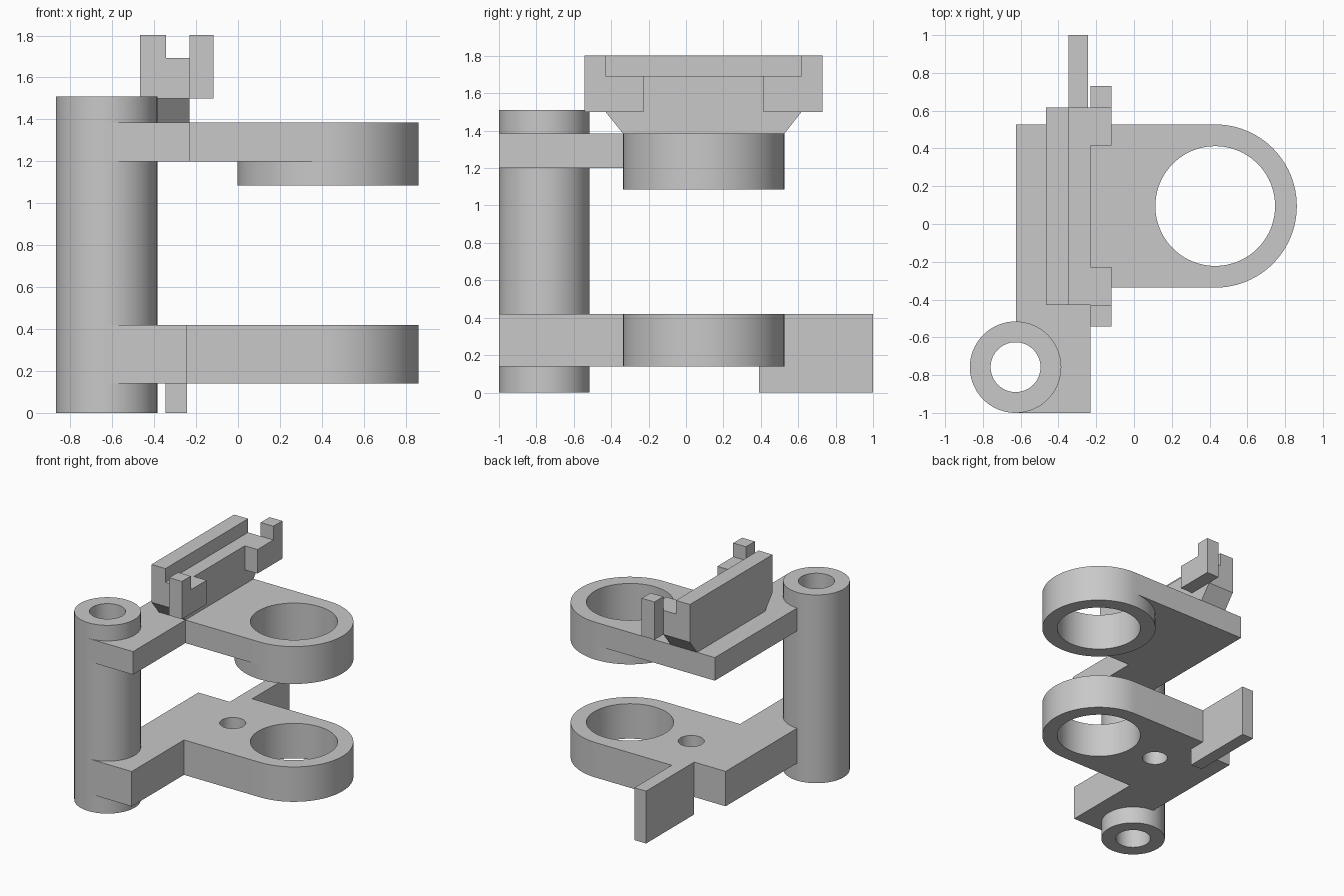
import bpy
import bmesh
from math import cos, sin, pi, radians

if "Cube" in bpy.data.objects:
    bpy.data.objects.remove(bpy.data.objects["Cube"], do_unlink=True)

grey = bpy.data.materials.new("light grey")
grey.use_nodes = True
grey.diffuse_color = (0.58, 0.58, 0.58, 1)
grey.node_tree.nodes["Principled BSDF"].inputs["Base Color"].default_value = grey.diffuse_color

# Shared centres and radii
POST = (-0.627, -0.758)
POST_R, BORE_R = 0.242, 0.132
RING = (0.43, 0.095)
RING_R, RING_HOLE_R = 0.432, 0.317
PLATE_HOLE = (-0.12, 0.105)
FRONT, BACK = RING[1] - RING_R, RING[1] + RING_R
LEFT_EDGE = -0.625


def arc(centre, radius, start, end, steps):
    angles = [start + (end - start) * i / steps for i in range(steps + 1)]
    return [(centre[0] + radius * cos(a), centre[1] + radius * sin(a)) for a in angles]


def circle(centre, radius, steps=96):
    return arc(centre, radius, 0, 2 * pi, steps)[:-1]


def extrude(name, outline, low, high, along="z"):
    """Solid from an outline: XY outline along z, or YZ outline along x."""
    bm = bmesh.new()

    def place(p, d):
        return (p[0], p[1], d) if along == "z" else (d, p[0], p[1])

    base = [bm.verts.new(place(p, low)) for p in outline]
    top = [bm.verts.new(place(p, high)) for p in outline]
    bm.faces.new(base)
    bm.faces.new(top)
    n = len(outline)
    for i in range(n):
        j = (i + 1) % n
        bm.faces.new((base[i], base[j], top[j], top[i]))
    bmesh.ops.recalc_face_normals(bm, faces=bm.faces)
    mesh = bpy.data.meshes.new(name)
    bm.to_mesh(mesh)
    bm.free()
    mesh.materials.append(grey)
    obj = bpy.data.objects.new(name, mesh)
    bpy.context.collection.objects.link(obj)
    return obj


def drill(obj, *holes):
    """Cut vertical round holes, each given as (centre, radius)."""
    for centre, radius in holes:
        cutter = extrude("cutter", circle(centre, radius), -1, 3)
        cutter.hide_render = True
        mod = obj.modifiers.new("hole", "BOOLEAN")
        mod.operation, mod.solver, mod.object = "DIFFERENCE", "EXACT", cutter
        bpy.context.view_layer.update()
        graph = bpy.context.evaluated_depsgraph_get()
        mesh = bpy.data.meshes.new_from_object(obj.evaluated_get(graph))
        obj.modifiers.clear()
        obj.data = mesh
        bpy.data.objects.remove(cutter, do_unlink=True)
    return obj


def arm_outline(inner_x, back_corner):
    """L-shaped arm ending in a rounded ring end."""
    return ([(LEFT_EDGE, -1), (inner_x, -1), (inner_x, FRONT)]
            + arc(RING, RING_R, -pi / 2, pi / 2, 48) + back_corner)


# Hollow upright post
parts = [drill(extrude("hinge_post", circle(POST, POST_R), 0, 1.51), (POST, BORE_R))]

# Upper arm with a deeper collar under its ring
parts.append(drill(extrude("upper_arm", arm_outline(-0.231, [(LEFT_EDGE, BACK)]), 1.2, 1.385),
                   (POST, BORE_R + 0.05), (RING, RING_HOLE_R)))
parts.append(drill(extrude("ring_collar", circle(RING, RING_R), 1.085, 1.2), (RING, RING_HOLE_R)))

# Lower arm with a small round hole and a stepped back edge
step = [(-0.243, BACK), (-0.243, 0.39), (LEFT_EDGE, 0.39)]
parts.append(drill(extrude("lower_arm", arm_outline(-0.243, step), 0.14, 0.42),
                   (POST, BORE_R + 0.05), (RING, RING_HOLE_R), (PLATE_HOLE, 0.095)))

# Upright tab behind the lower arm
tab = [(0.39, 0), (1, 0), (1, 0.42), (0.39, 0.42)]
parts.append(extrude("back_tab", tab, -0.346, -0.243, "x"))

# Holder channel: tall wall and low shelf, both on a flared foot
Y0, Y1 = -0.43, 0.617
for name, top, x0, x1 in (("holder_wall", 1.803, -0.467, -0.343),
                          ("holder_shelf", 1.693, -0.343, -0.231)):
    side = [(FRONT, 1.385), (Y0, 1.5), (Y0, top), (Y1, top), (Y1, 1.5), (BACK, 1.385)]
    parts.append(extrude(name, side, x0, x1, "x"))

# L-shaped clips at both ends, mirrored about the channel middle
middle = (Y0 + Y1) / 2
for name, sign in (("front_clip", -1), ("back_clip", 1)):
    clip = [(0.322, 1.5), (0.636, 1.5), (0.636, 1.803),
            (0.5235, 1.803), (0.5235, 1.693), (0.322, 1.693)]
    outline = [(middle + sign * y, z) for y, z in clip]
    parts.append(extrude(name, outline, -0.231, -0.118, "x"))

# Smooth the round walls, keep the edges sharp
bpy.ops.object.select_all(action="DESELECT")
for obj in parts:
    obj.select_set(True)
bpy.context.view_layer.objects.active = parts[0]
bpy.ops.object.shade_smooth_by_angle(angle=radians(30))
